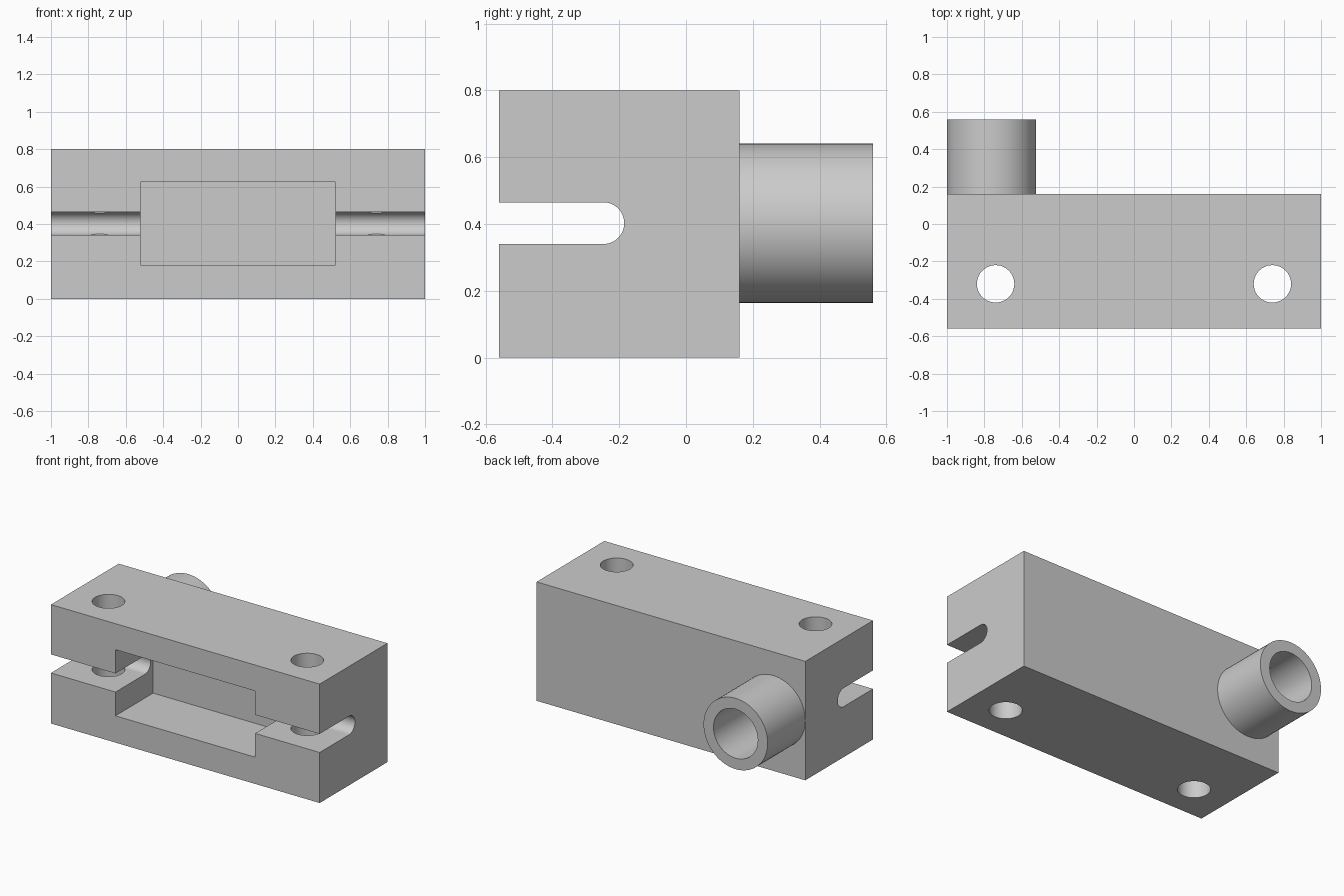
import bpy, bmesh, math
from mathutils import Matrix

if "Cube" in bpy.data.objects:
    bpy.data.objects.remove(bpy.data.objects["Cube"])

gray = bpy.data.materials.new("light gray")
gray.diffuse_color = (0.6, 0.6, 0.6, 1)
gray.use_nodes = True
gray.node_tree.nodes["Principled BSDF"].inputs["Base Color"].default_value = gray.diffuse_color


def add_object(name, bm):
    bmesh.ops.recalc_face_normals(bm, faces=bm.faces)
    mesh = bpy.data.meshes.new(name)
    bm.to_mesh(mesh)
    bm.free()
    mesh.materials.append(gray)
    obj = bpy.data.objects.new(name, mesh)
    bpy.context.collection.objects.link(obj)
    return obj


def box(name, x, y, z):
    bm = bmesh.new()
    bmesh.ops.create_cube(bm, size=1)
    size = [b - a for a, b in (x, y, z)]
    mid = [(a + b) / 2 for a, b in (x, y, z)]
    bm.transform(Matrix.Translation(mid) @ Matrix.Diagonal((*size, 1)))
    return add_object(name, bm)


def activate(obj):
    bpy.ops.object.select_all(action='DESELECT')
    obj.select_set(True)
    bpy.context.view_layer.objects.active = obj


def cut(target, cutter):
    mod = target.modifiers.new("cut", 'BOOLEAN')
    mod.operation = 'DIFFERENCE'
    mod.solver = 'EXACT'
    mod.object = cutter
    activate(target)
    bpy.ops.object.modifier_apply(modifier=mod.name)
    bpy.data.objects.remove(cutter)


# main block
block = box("block", (-1, 1), (-0.56, 0.16), (0, 0.8))

# full-length front slot with a rounded inner end
r, cy, cz = 0.0625, -0.2475, 0.4025
profile = [(-0.8, cz - r)]
for i in range(25):
    a = -math.pi / 2 + math.pi * i / 24
    profile.append((cy + r * math.cos(a), cz + r * math.sin(a)))
profile.append((-0.8, cz + r))
bm = bmesh.new()
face = bm.faces.new([bm.verts.new((-1.2, y, z)) for y, z in profile])
ext = bmesh.ops.extrude_face_region(bm, geom=[face])
bmesh.ops.translate(bm, vec=(2.4, 0, 0),
                    verts=[v for v in ext["geom"] if isinstance(v, bmesh.types.BMVert)])
cut(block, add_object("slot_cutter", bm))

# rectangular front pocket
cut(block, box("pocket_cutter", (-0.52, 0.52), (-0.8, -0.16), (0.18, 0.625)))

# vertical bolt holes
for side in (-1, 1):
    bm = bmesh.new()
    bmesh.ops.create_cone(bm, cap_ends=True, segments=48, radius1=0.1, radius2=0.1, depth=1.2,
                          matrix=Matrix.Translation((side * 0.74, -0.32, 0.4)))
    cut(block, add_object("hole_cutter", bm))

# rear tube, flush with the left end of the block
ro, ri, y0, y1, n = 0.2385, 0.165, 0.16, 0.56, 64
bm = bmesh.new()
rings = []
for radius, y in ((ro, y0), (ro, y1), (ri, y1), (ri, y0)):
    rings.append([bm.verts.new((-1 + ro + radius * math.cos(2 * math.pi * i / n), y,
                                0.4025 + radius * math.sin(2 * math.pi * i / n)))
                  for i in range(n)])
for k in range(4):
    a, b = rings[k], rings[(k + 1) % 4]
    for i in range(n):
        j = (i + 1) % n
        bm.faces.new((a[i], a[j], b[j], b[i]))
tube = add_object("rear_tube", bm)

for obj in (block, tube):
    activate(obj)
    bpy.ops.object.shade_smooth_by_angle(angle=math.radians(30))
